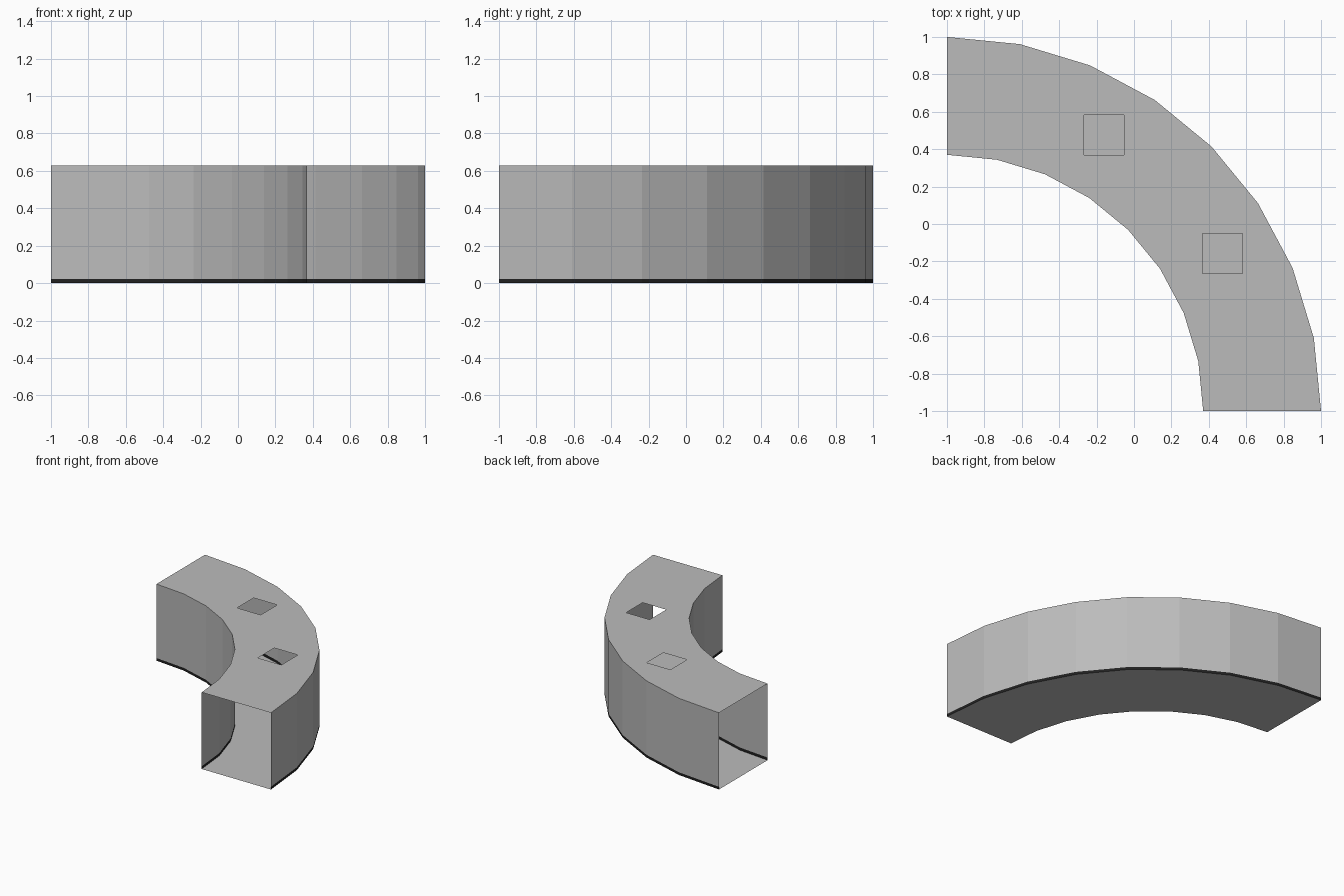
import bpy, bmesh, math

if "Cube" in bpy.data.objects:
    bpy.data.objects.remove(bpy.data.objects["Cube"])

R_OUT, R_IN, H, TRIM, SEGS = 2.0, 1.37, 0.63, 0.022, 8


def material(name, v):
    m = bpy.data.materials.new(name)
    m.diffuse_color = (v, v, v, 1)
    m.use_nodes = True
    m.node_tree.nodes["Principled BSDF"].inputs["Base Color"].default_value = m.diffuse_color
    return m


GREY = material("light grey", 0.5)
BLACK = material("black", 0.015)


def arc(r):
    # quarter circle around the corner (-1, -1)
    steps = [math.pi / 2 * i / SEGS for i in range(SEGS + 1)]
    return [(-1 + r * math.cos(a), -1 + r * math.sin(a)) for a in steps]


def finish(name, bm, mat):
    me = bpy.data.meshes.new(name)
    bm.to_mesh(me)
    bm.free()
    me.materials.append(mat)
    ob = bpy.data.objects.new(name, me)
    bpy.context.collection.objects.link(ob)


def wall(name, r, z0, z1, mat, flip):
    # thin curved strip between two heights
    bm = bmesh.new()
    cols = [[bm.verts.new((x, y, z)) for z in (z0, z1)] for x, y in arc(r)]
    for a, b in zip(cols, cols[1:]):
        f = bm.faces.new((a[0], b[0], b[1], a[1]))
        if flip:
            f.normal_flip()
    finish(name, bm, mat)


def slab(name, z, up, holes=()):
    # flat curved sheet with square openings
    bm = bmesh.new()
    half = 0.107
    loops = [arc(R_OUT) + arc(R_IN)[::-1]]
    for x, y in holes:
        loops.append([(x + sx * half, y + sy * half)
                      for sx, sy in ((-1, -1), (-1, 1), (1, 1), (1, -1))])
    edges = []
    for loop in loops:
        vs = [bm.verts.new((x, y, z)) for x, y in loop]
        edges += [bm.edges.new((vs[i - 1], vs[i])) for i in range(len(vs))]
    bmesh.ops.triangle_fill(bm, edges=edges, use_beauty=True, normal=(0, 0, 1))
    for f in bm.faces:
        f.normal_update()
        if (f.normal.z > 0) != up:
            f.normal_flip()
    finish(name, bm, GREY)


# Walls with a dark skirting strip at the base
for side, r, flip in (("outer", R_OUT, False), ("inner", R_IN, True)):
    wall(side + "_wall", r, TRIM, H, GREY, flip)
    wall(side + "_skirting", r, 0, TRIM, BLACK, flip)

# Floor, and ceiling with two square openings
slab("floor", 0, False)
slab("ceiling", H, True, ((-0.16, 0.477), (0.472, -0.157)))
